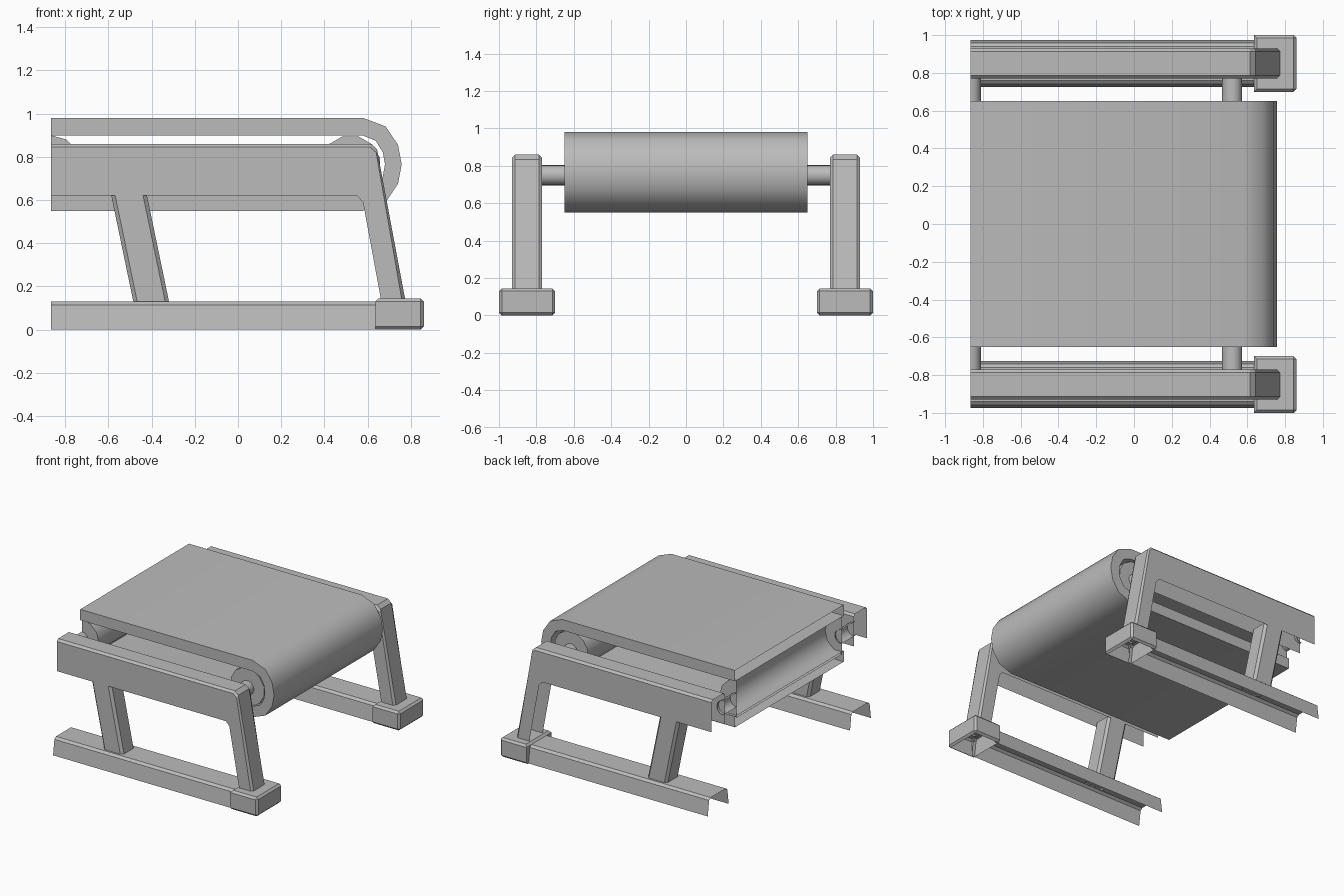
import bpy, bmesh, math
from mathutils import Vector

cube = bpy.data.objects.get("Cube")
if cube:
    bpy.data.objects.remove(cube)

grey = bpy.data.materials.new("plain grey")
grey.use_nodes = True
COLOUR = (0.5, 0.5, 0.5, 1)
grey.diffuse_color = COLOUR
grey.node_tree.nodes["Principled BSDF"].inputs["Base Color"].default_value = COLOUR

CUT = -0.865      # open end of the module
SIDE_Y = 0.85     # centre line of each side frame


def finish(name, bm, smooth=None):
    bmesh.ops.recalc_face_normals(bm, faces=bm.faces)
    mesh = bpy.data.meshes.new(name)
    bm.to_mesh(mesh)
    bm.free()
    mesh.materials.append(grey)
    obj = bpy.data.objects.new(name, mesh)
    bpy.context.collection.objects.link(obj)
    if smooth:
        bpy.ops.object.select_all(action="DESELECT")
        bpy.context.view_layer.objects.active = obj
        obj.select_set(True)
        bpy.ops.object.shade_smooth_by_angle(angle=math.radians(smooth))
    return obj


def loft(name, sections, closed=False, caps=False, smooth=None):
    """Skin a row of matching cross-sections."""
    bm = bmesh.new()
    rows = [[bm.verts.new(p) for p in s] for s in sections]
    n = len(rows[0])
    for a, b in zip(rows, rows[1:]):
        for i in range(n if closed else n - 1):
            j = (i + 1) % n
            bm.faces.new((a[i], a[j], b[j], b[i]))
    if caps:
        bm.faces.new(rows[0])
        bm.faces.new(rows[-1])
    return finish(name, bm, smooth)


def bar(name, x, z, radius, y0, y1, sides, half=False, caps=False):
    """Cylinder along y, or its half on the +x side of the cut."""
    count = sides // 2 + 1 if half else sides
    turn = -math.pi / 2 if half else math.pi / sides
    ring = [(x + radius * math.cos(turn + 2 * math.pi * i / sides),
             z + radius * math.sin(turn + 2 * math.pi * i / sides)) for i in range(count)]
    return loft(name, [[(px, y, pz) for px, pz in ring] for y in (y0, y1)],
                closed=not half, caps=caps, smooth=40)


# Belt: thick band wrapped round the end, open on the cut
half_arc = [(0, 0.215), (0.106, 0.175), (0.163, 0.09), (0.18, 0)]
arc = half_arc + [(x, -z) for x, z in reversed(half_arc[:-1])]


def band(sx, sz):
    pts = [(0.577 + x * sx, 0.765 + z * sz) for x, z in arc]
    return [(CUT, pts[0][1])] + pts + [(CUT, pts[-1][1])]


outer, inner = band(1, 1), band(0.57, 0.62)
rims = [(outer, -0.65), (outer, 0.65), (inner, 0.65), (inner, -0.65), (outer, -0.65)]
loft("belt", [[(x, y, z) for x, z in pts] for pts, y in rims], smooth=40)

# Rollers and axles, the one at the cut being half
for label, x, half in (("end", 0.52, False), ("cut", CUT, True)):
    bar(label + "_roller", x, 0.757, 0.142, -0.63, 0.63, 12, half, caps=True)
    for side, s in (("left", 1), ("right", -1)):
        bar(f"{label}_axle_{side}", x, 0.75, 0.054, s * 0.62, s * 0.79, 16, half)

# Side frames
rail_path = [((CUT, 0.86), (CUT, 0.62)), ((0.615, 0.86), (0.55, 0.62)),
             ((0.643, 0.835), (0.578, 0.59)), ((0.775, 0.13), (0.663, 0.13))]
for side, s in (("left", 1), ("right", -1)):
    y = s * SIDE_Y

    # Bent rail and front leg: channel open on its inner bend
    sections = []
    for top, low in rail_path:
        top, low = Vector(top), Vector(low)
        edge = top + (low - top).normalized() * 0.016
        sections.append([(p.x, y + d, p.y) for p, d in (
            (low, -0.08), (edge, -0.08), (top, -0.064),
            (top, 0.064), (edge, 0.08), (low, 0.08))])
    loft("rail_and_leg_" + side, sections)

    # Slanted rear leg with chamfered corners
    c = 0.018
    outline = [(0, -0.075 + c), (c, -0.075), (0.165 - c, -0.075), (0.165, -0.075 + c),
               (0.165, 0.075 - c), (0.165 - c, 0.075), (c, 0.075), (0, 0.075 - c)]
    loft("rear_leg_" + side, [[(x0 + x, y + d, z) for x, d in outline]
                              for x0, z in ((-0.482, 0.12), (-0.59, 0.64))], closed=True)

    # Floor runner: flared channel open underneath
    half_profile = [(0.125, 0), (0.109, 0.115), (0.09, 0.13)]
    profile = half_profile + [(-d, z) for d, z in reversed(half_profile)]
    loft("floor_runner_" + side, [[(x, y + d, z) for d, z in profile] for x in (CUT, 0.66)])

    # Hollow foot cap, open underneath
    bm = bmesh.new()
    bmesh.ops.create_cube(bm, size=1)
    for v in bm.verts:
        v.co = Vector((0.7475 + v.co.x * 0.225, y + v.co.y * 0.3, 0.0725 + v.co.z * 0.145))
    edges = [e for e in bm.edges if max(v.co.x for v in e.verts) > 0.8
             or min(v.co.z for v in e.verts) > 0.1]
    bmesh.ops.bevel(bm, geom=edges, offset=0.015, segments=1, affect="EDGES")
    base = [f for f in bm.faces if all(v.co.z < 0.001 for v in f.verts)]
    bmesh.ops.delete(bm, geom=base, context="FACES")
    finish("foot_" + side, bm)
